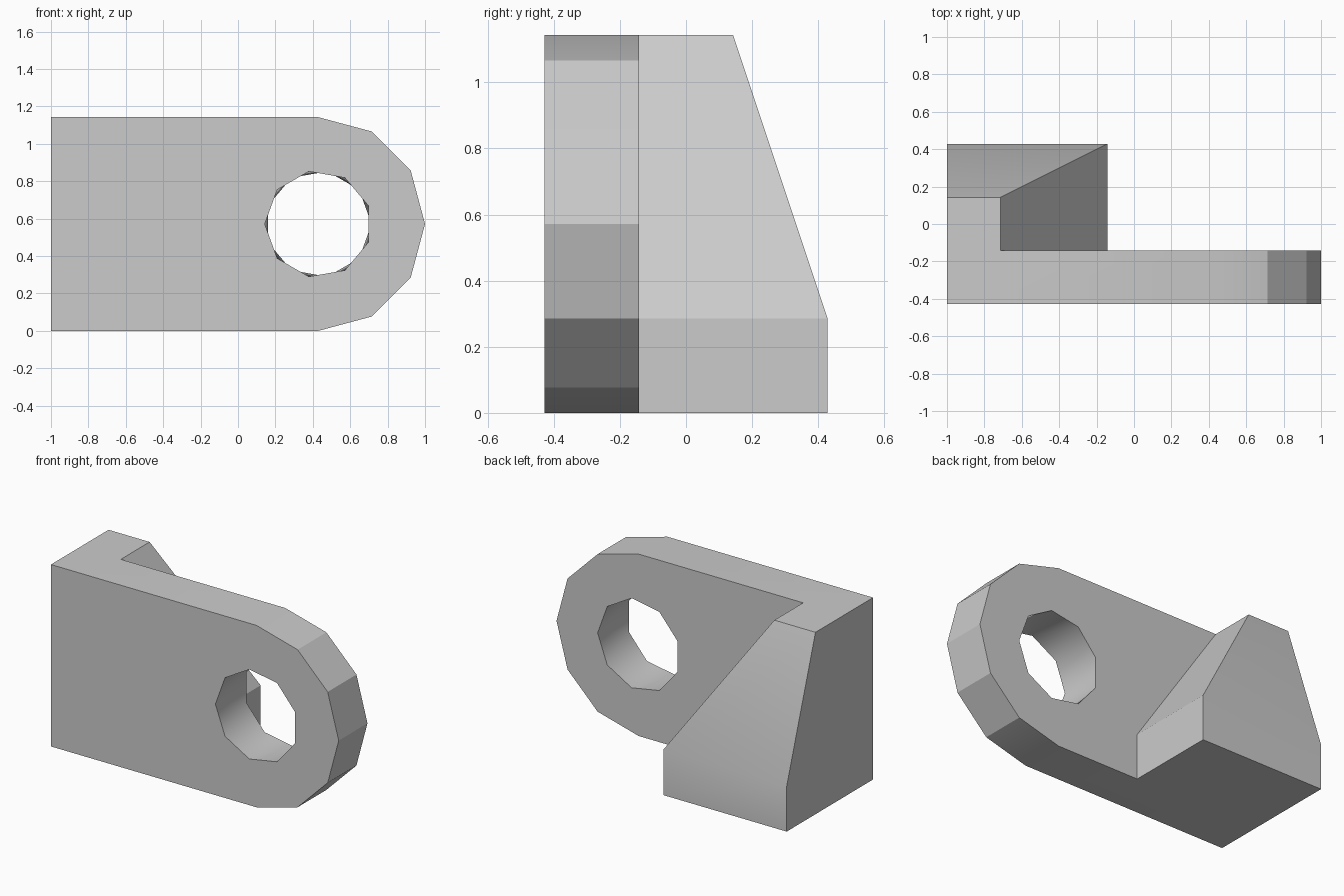
import bpy, bmesh, math

cube = bpy.data.objects.get("Cube")
if cube:
    bpy.data.objects.remove(cube, do_unlink=True)

U = 2 / 7                       # design unit
FRONT, BACK = -1.5 * U, -0.5 * U
CX, CZ = 1.5 * U, 2 * U         # centre of rounded end and hole
HOLE_SIDES = 9

grey = bpy.data.materials.new("plain_grey")
grey.use_nodes = True
grey.diffuse_color = (0.6, 0.6, 0.6, 1)
grey.node_tree.nodes["Principled BSDF"].inputs["Base Color"].default_value = (0.6, 0.6, 0.6, 1)


def make_object(name, bm):
    bmesh.ops.recalc_face_normals(bm, faces=bm.faces)
    mesh = bpy.data.meshes.new(name)
    bm.to_mesh(mesh)
    bm.free()
    mesh.materials.append(grey)
    obj = bpy.data.objects.new(name, mesh)
    bpy.context.collection.objects.link(obj)
    return obj


def on_circle(radius, degrees):
    a = math.radians(degrees)
    return CX + radius * math.cos(a), CZ + radius * math.sin(a)


def ring(bm, points, y):
    return [bm.verts.new((x, y, z)) for x, z in points]


def loop_edges(bm, verts):
    return [bm.edges.new((v, verts[(i + 1) % len(verts)])) for i, v in enumerate(verts)]


# Upright plate with a rounded end and a faceted, half-step twisted hole
outline = [(-1, 4 * U), (-1, 0)] + [on_circle(2 * U, a) for a in range(-90, 91, 30)]
step = 360 / HOLE_SIDES
bm = bmesh.new()
outers, holes = [], []
for y, start in ((FRONT, 180), (BACK, 180 + step / 2)):
    outer = ring(bm, outline, y)
    hole = ring(bm, [on_circle(U, start + i * step) for i in range(HOLE_SIDES)], y)
    edges = loop_edges(bm, outer) + loop_edges(bm, hole)
    bmesh.ops.triangle_fill(bm, edges=edges, use_beauty=True, use_dissolve=False)
    outers.append(outer)
    holes.append(hole)
for i in range(len(outline)):
    j = (i + 1) % len(outline)
    bm.faces.new((outers[0][i], outers[0][j], outers[1][j], outers[1][i]))
for i in range(HOLE_SIDES):
    j = (i + 1) % HOLE_SIDES
    bm.faces.new((holes[0][i], holes[0][j], holes[1][i]))
    bm.faces.new((holes[0][j], holes[1][j], holes[1][i]))
plate = make_object("bracket", bm)

# Tapered buttress behind the plate, overlapping into it
bm = bmesh.new()
inner_y = -U
levels = []
for z, right, rear in ((0, -0.5 * U, 1.5 * U), (U, -0.5 * U, 1.5 * U), (4 * U, -2.5 * U, 0.5 * U)):
    corners = ((-1, inner_y), (right, inner_y), (right, rear), (-1, rear))
    levels.append([bm.verts.new((x, y, z)) for x, y in corners])
for low, high in zip(levels, levels[1:]):
    for i in range(4):
        j = (i + 1) % 4
        bm.faces.new((low[i], low[j], high[j], high[i]))
bm.faces.new(levels[0])
bm.faces.new(levels[-1])
buttress = make_object("buttress", bm)

# Merge into one solid casting
bpy.ops.object.select_all(action='DESELECT')
plate.select_set(True)
bpy.context.view_layer.objects.active = plate
union = plate.modifiers.new("join_buttress", 'BOOLEAN')
union.operation = 'UNION'
union.solver = 'EXACT'
union.object = buttress
bpy.ops.object.modifier_apply(modifier=union.name)
bpy.data.objects.remove(buttress, do_unlink=True)
bpy.ops.object.shade_smooth_by_angle(angle=math.radians(29))
